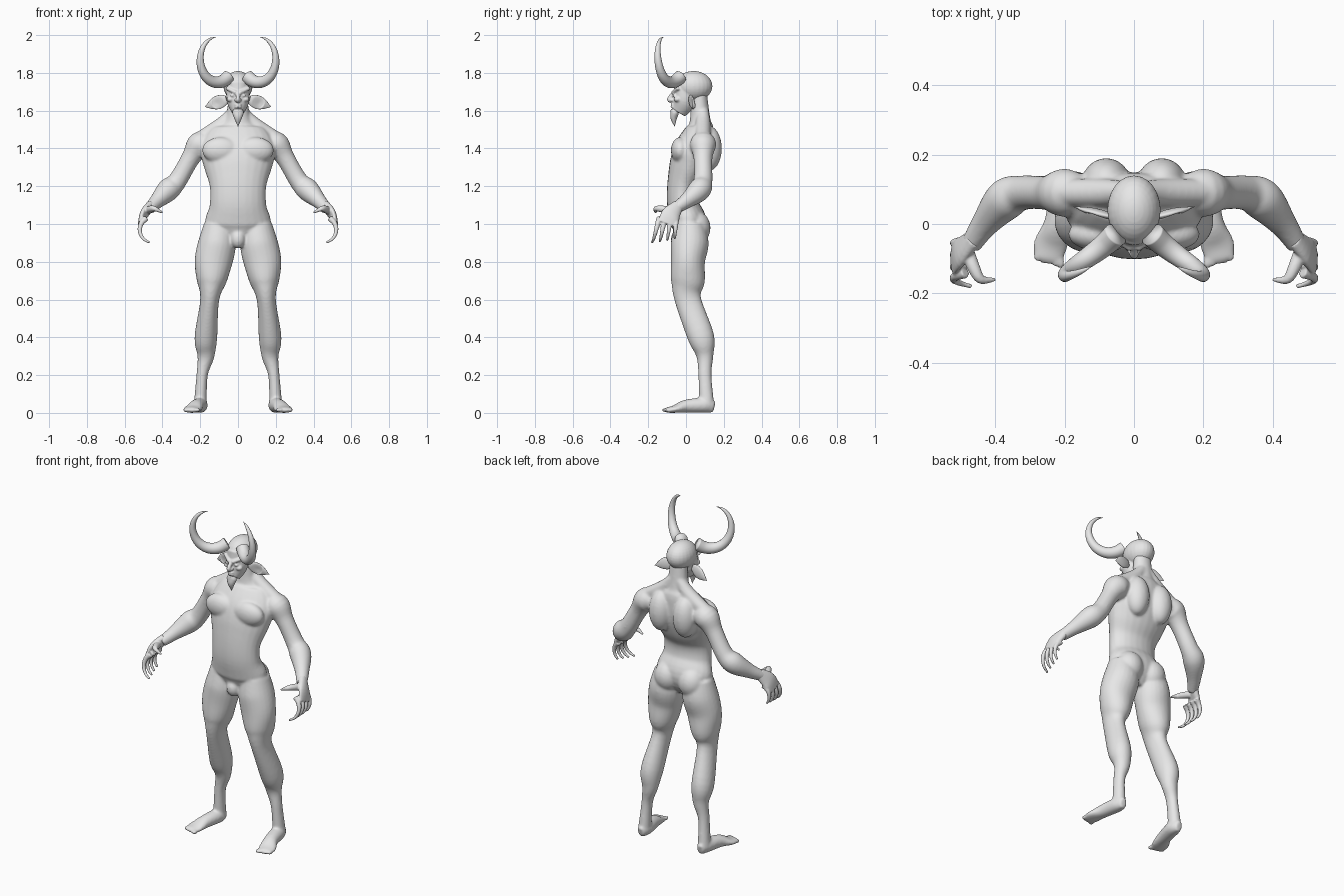
import bpy, bmesh, math
from mathutils import Vector, Matrix

cube = bpy.data.objects.get("Cube")
if cube:
    bpy.data.objects.remove(cube, do_unlink=True)

grey = bpy.data.materials.new("clay_grey")
grey.use_nodes = True
colour = (0.8, 0.8, 0.8, 1)
grey.diffuse_color = colour
grey.node_tree.nodes["Principled BSDF"].inputs["Base Color"].default_value = colour

X, Y, Z = Matrix.Identity(3)
SIDES = {"left": 1, "right": -1}
SEGMENTS, STEPS = 24, 5


def smooth_rows(rows):
    """Catmull-Rom interpolation of (x, y, z, radius_a, radius_b) rows."""
    rows = [Vector(row if len(row) == 5 else (*row, row[-1])) for row in rows]
    before, after = [rows[0]] + rows, rows[2:] + [rows[-1]]
    smoothed = []
    for a, b, c, d in zip(before, rows, rows[1:], after):
        for step in range(STEPS):
            t = step / STEPS
            smoothed.append(b + ((c - a) * t + (a * 2 - b * 5 + c * 4 - d) * t ** 2
                                 + (b * 3 - a - c * 3 + d) * t ** 3) / 2)
    return smoothed + [rows[-1]]


def tube(bm, rows, ref=Y, side=1):
    """Closed tube along a path; radius_b points along ref, side mirrors x."""
    rows = smooth_rows(rows)
    points = [Vector(row[:3]) for row in rows]
    rings = []
    for i, (point, row) in enumerate(zip(points, rows)):
        ahead = points[min(i + 1, len(points) - 1)] - points[max(i - 1, 0)]
        across = ahead.cross(ref).normalized()
        up = across.cross(ahead).normalized()
        radius_a, radius_b = max(row[3], .001), max(row[4], .001)
        ring = []
        for k in range(SEGMENTS):
            angle = math.tau * k / SEGMENTS
            corner = point + across * math.cos(angle) * radius_a + up * math.sin(angle) * radius_b
            corner.x *= side
            ring.append(bm.verts.new(corner))
        rings.append(ring)
    for low, high in zip(rings, rings[1:]):
        for k in range(SEGMENTS):
            bm.faces.new((low[k - 1], low[k], high[k], high[k - 1]))
    bm.faces.new(rings[0])
    bm.faces.new(rings[-1])


def pair(bm, rows, ref=Y):
    for side in SIDES.values():
        tube(bm, rows, ref, side)


def blob(bm, centre, size):
    """Ellipsoid, mirrored when it is off the middle plane."""
    x, y, z = centre
    for place_x in {x, -x}:
        place = Matrix.Translation((place_x, y, z)) @ Matrix.Diagonal((*size, 1))
        bmesh.ops.create_uvsphere(bm, u_segments=24, v_segments=16, radius=1, matrix=place)


def finish(bm, name, voxel=None, rounds=None):
    """Make the object; a voxel size melts its pieces into one skin."""
    bmesh.ops.recalc_face_normals(bm, faces=bm.faces)
    mesh = bpy.data.meshes.new(name)
    bm.to_mesh(mesh)
    bm.free()
    mesh.materials.append(grey)
    for polygon in mesh.polygons:
        polygon.use_smooth = True
    obj = bpy.data.objects.new(name, mesh)
    bpy.context.scene.collection.objects.link(obj)
    if voxel:
        blend = obj.modifiers.new("blend", 'REMESH')
        blend.mode = 'VOXEL'
        blend.voxel_size = voxel
        blend.use_smooth_shade = True
        soften = obj.modifiers.new("soften", 'SMOOTH')
        soften.factor = .5
        soften.iterations = rounds


def spread(count):
    """Evenly spaced values from zero to one."""
    return [i / (count - 1) for i in range(count)]


# Torso and neck: height, half width, front, back
bm = bmesh.new()
torso = [(.9, .06, -.05, .06), (1, .17, -.08, .11), (1.1, .15, -.1, .07), (1.2, .15, -.1, .07),
         (1.3, .18, -.09, .12), (1.4, .2, -.06, .15), (1.5, .15, 0, .15),
         (1.55, .07, .02, .13), (1.7, .05, .03, .11)]
tube(bm, [(0, (front + back) / 2, z, width, (back - front) / 2)
          for z, width, front, back in torso])

# Chest, shoulder blades, buttocks, groin
blob(bm, centre=(.09, -.03, 1.39), size=(.1, .05, .07))
blob(bm, centre=(.08, .12, 1.4), size=(.07, .07, .12))
blob(bm, centre=(.08, .05, .98), size=(.08, .08, .09))
blob(bm, centre=(0, -.04, .92), size=(.04, .04, .05))

# Slope from neck to shoulder
pair(bm, [(.02, .09, 1.6, .03), (.08, .09, 1.53, .04), (.2, .09, 1.45, .04)])

# Arms
pair(bm, [(.14, .09, 1.42, .05), (.2, .09, 1.42, .07), (.25, .09, 1.35, .05),
          (.32, .09, 1.23, .05), (.37, .07, 1.18, .06), (.43, 0, 1.12, .04),
          (.47, -.06, 1.08, .03)])

# Legs
pair(bm, [(.1, .02, 1, .08, .08), (.11, .02, .9, .1, .1), (.13, .01, .8, .1, .09),
          (.14, .01, .7, .08, .09), (.15, .01, .6, .05, .07), (.17, .08, .4, .06, .07),
          (.17, .1, .3, .045, .045), (.19, .1, .2, .03, .035), (.2, .11, .04, .035, .04)])

# Feet resting on the ground: x, y, half height, half width
foot = [(.2, .15, .03, .02), (.2, .1, .04, .04), (.22, 0, .035, .04),
        (.24, -.06, .02, .05), (.25, -.1, .015, .04)]
pair(bm, [(x, y, height, width, height) for x, y, height, width in foot], ref=Z)
for t in spread(5):
    blob(bm, centre=(.21 + .07 * t, -.11 + .02 * t, .015), size=(.01, .02, .012))
finish(bm, "body", voxel=.007, rounds=8)

# Hands: palm, curled fingers, thumb
for name, side in SIDES.items():
    bm = bmesh.new()
    tube(bm, [(.46, -.04, 1.1, .03, .025), (.5, -.08, 1.05, .05, .02),
              (.52, -.1, 1, .05, .01)], X, side)
    for finger in range(4):
        path = []
        for t in spread(6):
            curl = math.radians(60 - t * (135 - 10 * finger))
            path.append((.45 + .07 * math.cos(curl),
                         -.14 + .03 * finger - t * (.04 - .01 * finger),
                         .97 + .07 * math.sin(curl),
                         .016 - .01 * t))
        tube(bm, path, Y, side)
    tube(bm, [(.48, -.08, 1.07, .02), (.46, -.13, 1.08, .018),
              (.44, -.16, 1.08, .013), (.4, -.16, 1.06, .005)], Z, side)
    finish(bm, name + "_hand", voxel=.004, rounds=3)

# Head: skull, face
bm = bmesh.new()
blob(bm, centre=(0, .04, 1.73), size=(.077, .1, .08))
tube(bm, [(0, 0, 1.75, .06, .06), (0, -.01, 1.65, .06, .06), (0, -.04, 1.59, .03, .04)])
# Brows, cheeks, eyes
pair(bm, [(.01, -.07, 1.695, .01), (.06, -.04, 1.72, .01)])
blob(bm, centre=(.04, -.045, 1.66), size=(.02, .02, .015))
blob(bm, centre=(.03, -.06, 1.68), size=(.013, .01, .008))
# Nose and lips
tube(bm, [(0, -.06, 1.7, .01), (0, -.09, 1.66, .012), (0, -.07, 1.65, .01)], X)
blob(bm, centre=(.01, -.075, 1.655), size=(.01, .012, .008))
for z in (1.62, 1.632):
    blob(bm, centre=(0, -.07, z), size=(.02, .012, .005))
finish(bm, "head", voxel=.0045, rounds=4)

# Pointed beard
bm = bmesh.new()
tube(bm, [(0, -.06, 1.61, .02, .02), (0, -.06, 1.59, .03, .022),
          (0, -.065, 1.56, .02, .017), (0, -.06, 1.515, 0, 0)])
finish(bm, "beard")

for name, side in SIDES.items():
    # Horn: an upright arc that swings forward and tapers
    bm = bmesh.new()
    path = []
    for t in spread(12):
        turn = math.radians(-130 + 215 * t)
        path.append((.11 + .09 * math.cos(turn),
                     -.03 - .12 * math.sin(2.3 * t),
                     1.87 + .12 * math.sin(turn),
                     .036 * (1 - t) ** .7))
    tube(bm, path, Y, side)
    finish(bm, name + "_horn")

    # Ear: a flat drooping leaf with a cupped front
    bm = bmesh.new()
    path = []
    for t in spread(8):
        width = .036 * math.sin(math.pi * (.2 + .8 * t))
        path.append((.06 + .115 * t, .02 + .03 * t, 1.66 - .04 * t, width, width / 3))
    tube(bm, path, Y, side)
    middle = Vector((.11 * side, .03, 1.64))
    for vert in bm.verts:
        if vert.co.y < middle.y:
            vert.co.y += .014 * max(0, 1 - (vert.co - middle).length / .04)
    finish(bm, name + "_ear")
